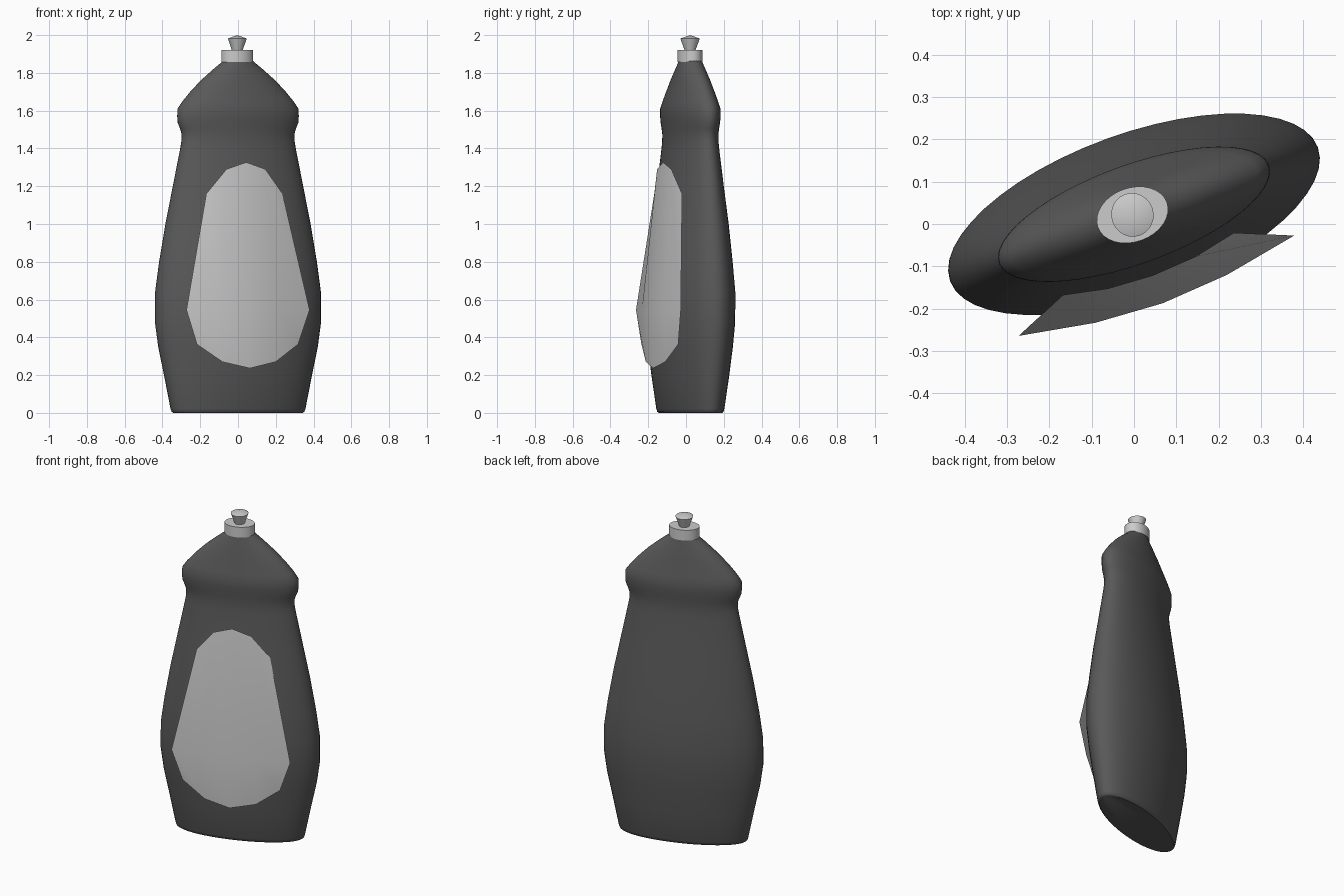
import bpy, bmesh, math
from mathutils import Matrix

if "Cube" in bpy.data.objects:
    bpy.data.objects.remove(bpy.data.objects["Cube"])

# The whole bottle is turned 20 degrees about its upright axis
PLACE = Matrix.Translation((0, 0.023, 0)) @ Matrix.Rotation(math.radians(20), 4, 'Z')


def finish(name, bm, angle=40):
    bmesh.ops.recalc_face_normals(bm, faces=bm.faces)
    mesh = bpy.data.meshes.new(name)
    bm.to_mesh(mesh)
    bm.free()
    obj = bpy.data.objects.new(name, mesh)
    bpy.context.collection.objects.link(obj)
    obj.matrix_world = PLACE
    bpy.ops.object.select_all(action='DESELECT')
    obj.select_set(True)
    bpy.context.view_layer.objects.active = obj
    bpy.ops.object.shade_smooth_by_angle(angle=math.radians(angle))
    return obj


def loft(name, profile, segments, tip=None, cx=0.0):
    """Stack elliptical rings given as (z, half width, half depth)."""
    bm = bmesh.new()
    rings = []
    for z, a, b in profile:
        angles = [2 * math.pi * i / segments for i in range(segments)]
        rings.append([bm.verts.new((cx + a * math.cos(t), b * math.sin(t), z)) for t in angles])
    for lo, hi in zip(rings, rings[1:]):
        for i in range(segments):
            j = (i + 1) % segments
            bm.faces.new((lo[i], lo[j], hi[j], hi[i]))
    bm.faces.new(rings[0][::-1])
    if tip is None:
        bm.faces.new(rings[-1])
    else:
        apex = bm.verts.new((cx, 0, tip))
        for i in range(segments):
            bm.faces.new((rings[-1][i], rings[-1][(i + 1) % segments], apex))
    return finish(name, bm)


# Bottle body: waisted shoulder, wide belly, narrow base
body = loft("bottle_body", [
    (0.0, 0.362, 0.122), (0.006, 0.371, 0.129), (0.022, 0.377, 0.134),
    (0.20, 0.413, 0.160), (0.35, 0.445, 0.177), (0.48, 0.463, 0.189),
    (0.64, 0.462, 0.190), (0.80, 0.440, 0.177), (1.00, 0.405, 0.158),
    (1.20, 0.364, 0.134), (1.40, 0.323, 0.112), (1.44, 0.316, 0.109),
    (1.475, 0.315, 0.109), (1.505, 0.324, 0.111), (1.535, 0.337, 0.114),
    (1.57, 0.340, 0.117), (1.61, 0.338, 0.117), (1.65, 0.310, 0.108),
    (1.70, 0.267, 0.096), (1.76, 0.208, 0.083), (1.82, 0.137, 0.069),
    (1.85, 0.098, 0.061), (1.865, 0.082, 0.058)], 48)
dark = bpy.data.materials.new("dark_plastic")
dark.diffuse_color = (0.1, 0.1, 0.1, 1)
dark.use_nodes = True
dark.node_tree.nodes["Principled BSDF"].inputs["Base Color"].default_value = dark.diffuse_color
body.data.materials.append(dark)

# Oval cap collar and flared push-pull nozzle
loft("cap_collar", [(1.858, 0.087, 0.064), (1.922, 0.087, 0.064)], 32, cx=-0.004)
loft("nozzle", [(1.915, 0.027, 0.027), (1.982, 0.050, 0.052)], 24, tip=2.0, cx=-0.004)

# Front label: a 3 x 5 sheet, each row going centre -> side as (x, y, z)
half_rows = [
    [(0, -0.151, 1.327), (0.11, -0.144, 1.29), (0.215, -0.122, 1.16)],
    [(0, -0.221, 0.545), (0.165, -0.210, 0.545), (0.347, -0.177, 0.545)],
    [(0, -0.207, 0.236), (0.150, -0.193, 0.27), (0.285, -0.169, 0.363)]]
bm = bmesh.new()
grid = []
for row in half_rows:
    full = [(-x, y, z) for x, y, z in row[:0:-1]] + row
    grid.append([bm.verts.new((x - 0.008, y, z)) for x, y, z in full])
for top, low in zip(grid, grid[1:]):
    for i in range(4):
        bm.faces.new((top[i], low[i], low[i + 1], top[i + 1]))
finish("front_label", bm)
